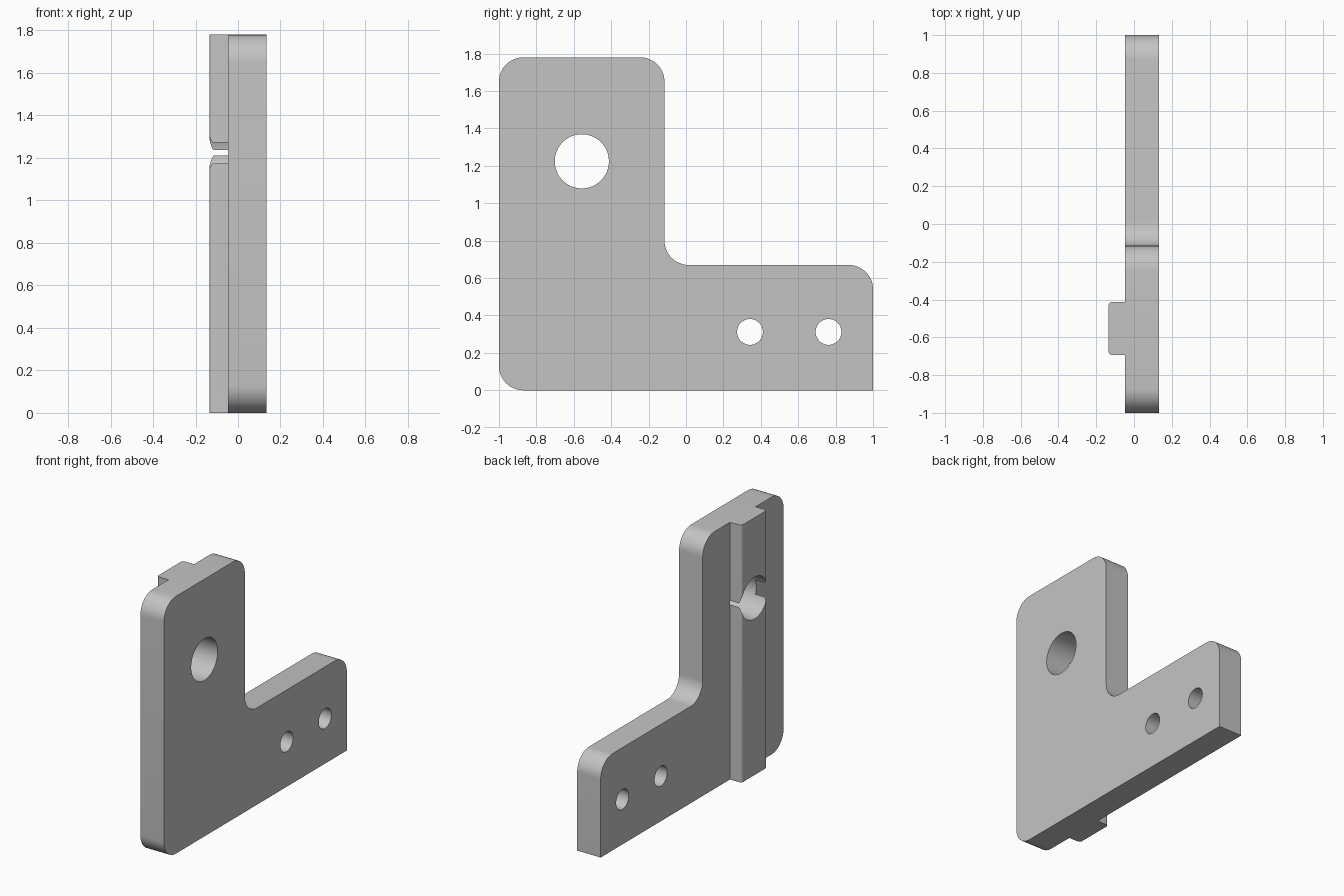
import bpy
from math import cos, sin, pi, radians
from mathutils import Vector

if "Cube" in bpy.data.objects:
    bpy.data.objects.remove(bpy.data.objects["Cube"], do_unlink=True)

grey = bpy.data.materials.new("plain grey")
grey.use_nodes = True
colour = (0.55, 0.55, 0.55, 1)
grey.diffuse_color = colour
grey.node_tree.nodes["Principled BSDF"].inputs["Base Color"].default_value = colour


def rounded(corners, steps=12):
    """Outline of a polygon whose square corners (a, b, radius) are filleted."""
    out = []
    for i, (a, b, r) in enumerate(corners):
        p = Vector((a, b))
        if r == 0:
            out.append(p)
            continue
        prev = (Vector(corners[i - 1][:2]) - p).normalized()
        nxt = (Vector(corners[(i + 1) % len(corners)][:2]) - p).normalized()
        centre = p + (prev + nxt) * r
        for k in range(steps + 1):
            t = k / steps * pi / 2
            out.append(centre - nxt * r * cos(t) - prev * r * sin(t))
    return out


def prism(name, base, shift):
    """Solid made by sweeping a flat outline along a vector."""
    n = len(base)
    verts = [Vector(v) for v in base] + [Vector(v) + Vector(shift) for v in base]
    faces = [tuple(reversed(range(n))), tuple(range(n, 2 * n))]
    faces += [(i, (i + 1) % n, n + (i + 1) % n, n + i) for i in range(n)]
    mesh = bpy.data.meshes.new(name)
    mesh.from_pydata(verts, [], faces)
    mesh.materials.append(grey)
    obj = bpy.data.objects.new(name, mesh)
    bpy.context.collection.objects.link(obj)
    return obj


def hole_cutter(name, y, z, r, sides=64):
    ring = [(-0.3, y + r * cos(2 * pi * k / sides), z + r * sin(2 * pi * k / sides))
            for k in range(sides)]
    obj = prism(name, ring, (0.6, 0, 0))
    obj.hide_render = True
    return obj


def cut(obj, cutter):
    mod = obj.modifiers.new("hole", 'BOOLEAN')
    mod.operation = 'DIFFERENCE'
    mod.solver = 'EXACT'
    mod.object = cutter


HEIGHT, R = 1.78, 0.13
INNER, OUTER, RIB = -0.047, 0.133, -0.135

# L-shaped plate
outline = rounded([(-1, 0, R), (1, 0, 0), (1, 0.67, R), (-0.115, 0.67, R),
                   (-0.115, HEIGHT, R), (-1, HEIGHT, R)])
plate = prism("bracket_plate", [(INNER, y, z) for y, z in outline],
              (OUTER - INNER, 0, 0))

# Upright locating rib with softened outer edges
section = rounded([(RIB, -0.693, 0.02), (INNER, -0.693, 0),
                   (INNER, -0.413, 0), (RIB, -0.413, 0.02)], 6)
rib = prism("locating_rib", [(x, y, 0) for x, y in section], (0, 0, HEIGHT))

# Large bore through both parts, bolt holes through the foot
bore = hole_cutter("bore_cutter", -0.557, 1.224, 0.1447, 96)
bolts = [hole_cutter("bolt_hole_cutter", y, 0.312, 0.069) for y in (0.342, 0.762)]
for cutter in [bore] + bolts:
    cut(plate, cutter)
cut(rib, bore)

# Bake the cuts, drop the cutters and smooth the round walls
for obj in (plate, rib):
    bpy.ops.object.select_all(action='DESELECT')
    bpy.context.view_layer.objects.active = obj
    obj.select_set(True)
    for mod in list(obj.modifiers):
        bpy.ops.object.modifier_apply(modifier=mod.name)
    bpy.ops.object.shade_smooth_by_angle(angle=radians(30))
for cutter in [bore] + bolts:
    bpy.data.objects.remove(cutter, do_unlink=True)
